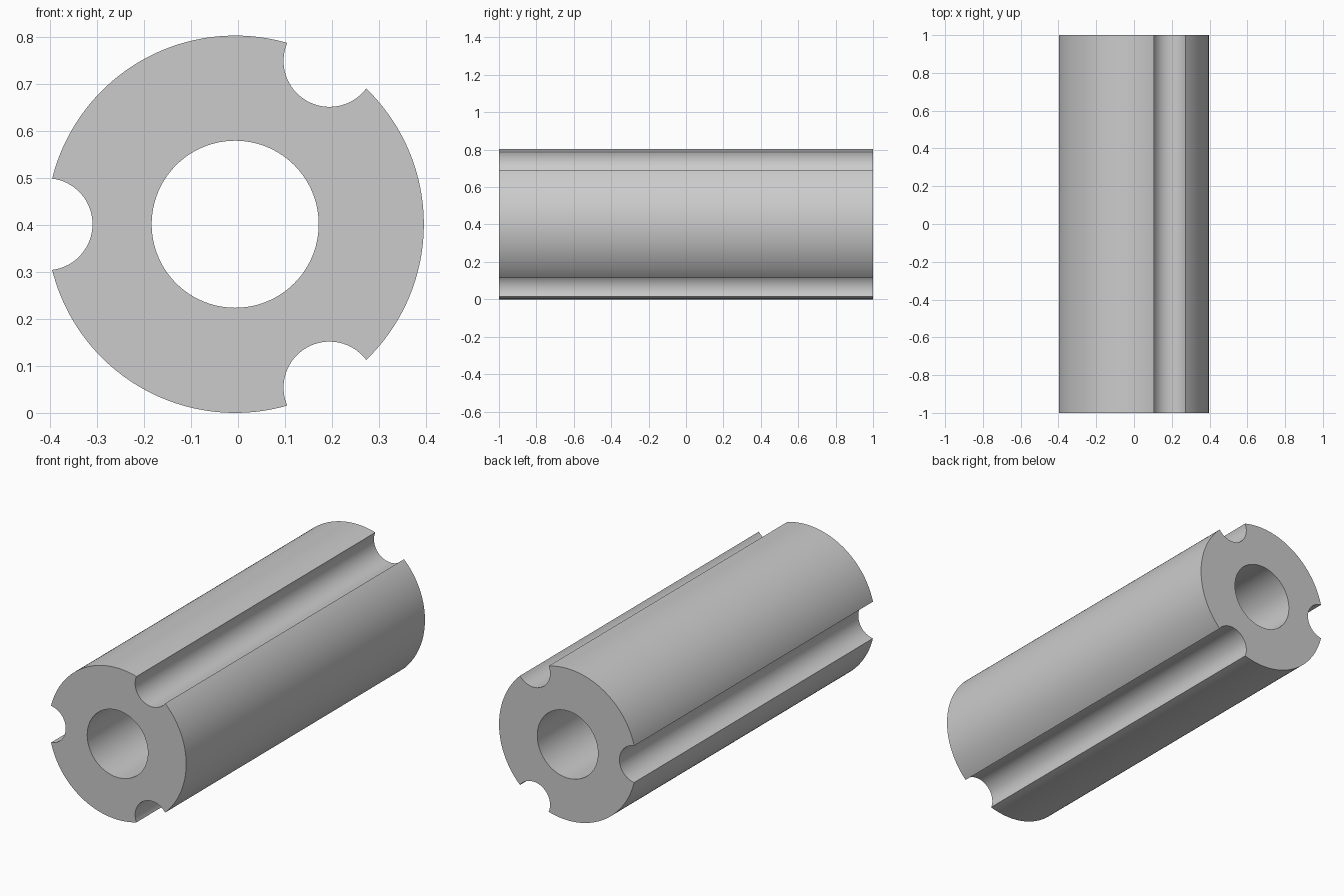
import bpy
import bmesh
from math import asin, cos, sin, pi, radians

OUTER, BORE, GROOVE = 0.402, 0.178, 0.098
CX, CZ, LENGTH = -0.006, OUTER, 2.0

cube = bpy.data.objects.get("Cube")
if cube:
    bpy.data.objects.remove(cube, do_unlink=True)


def arc(cx, cz, radius, start, end, steps):
    """Points along an arc, leaving out the last one."""
    angles = [start + (end - start) * i / steps for i in range(steps)]
    return [(cx + radius * cos(a), cz + radius * sin(a)) for a in angles]


# Outer outline: three round grooves centred on the rim, joined by rim arcs
half = 2 * asin(GROOVE / (2 * OUTER))
sweep = pi / 2 - half / 2
outline = []
for k in range(3):
    a = pi / 3 + k * 2 * pi / 3
    gx, gz = CX + OUTER * cos(a), CZ + OUTER * sin(a)
    outline += arc(gx, gz, GROOVE, a + pi + sweep, a + pi - sweep, 32)
    outline += arc(CX, CZ, OUTER, a + half, a + 2 * pi / 3 - half, 48)
bore = arc(CX, CZ, BORE, 0, 2 * pi, 96)

# Fill the ring between outline and bore, then extrude along the length
bm = bmesh.new()
edges = []
for loop in (outline, bore):
    verts = [bm.verts.new((x, -LENGTH / 2, z)) for x, z in loop]
    edges += [bm.edges.new((v, verts[i - 1])) for i, v in enumerate(verts)]
bmesh.ops.triangle_fill(bm, use_beauty=True, edges=edges)
result = bmesh.ops.extrude_face_region(bm, geom=bm.faces[:], use_keep_orig=True)
moved = [g for g in result["geom"] if isinstance(g, bmesh.types.BMVert)]
bmesh.ops.translate(bm, verts=moved, vec=(0, LENGTH, 0))
bmesh.ops.recalc_face_normals(bm, faces=bm.faces[:])

mesh = bpy.data.meshes.new("grooved_cylinder")
bm.to_mesh(mesh)
bm.free()
body = bpy.data.objects.new("grooved_cylinder", mesh)
bpy.context.collection.objects.link(body)

# Plain grey material
grey = bpy.data.materials.new("light grey")
grey.use_nodes = True
grey.diffuse_color = (0.6, 0.6, 0.6, 1)
grey.node_tree.nodes["Principled BSDF"].inputs["Base Color"].default_value = (0.6, 0.6, 0.6, 1)
mesh.materials.append(grey)

# Smooth curved walls, crisp rims
bpy.ops.object.select_all(action="DESELECT")
body.select_set(True)
bpy.context.view_layer.objects.active = body
bpy.ops.object.shade_smooth_by_angle(angle=radians(30))
